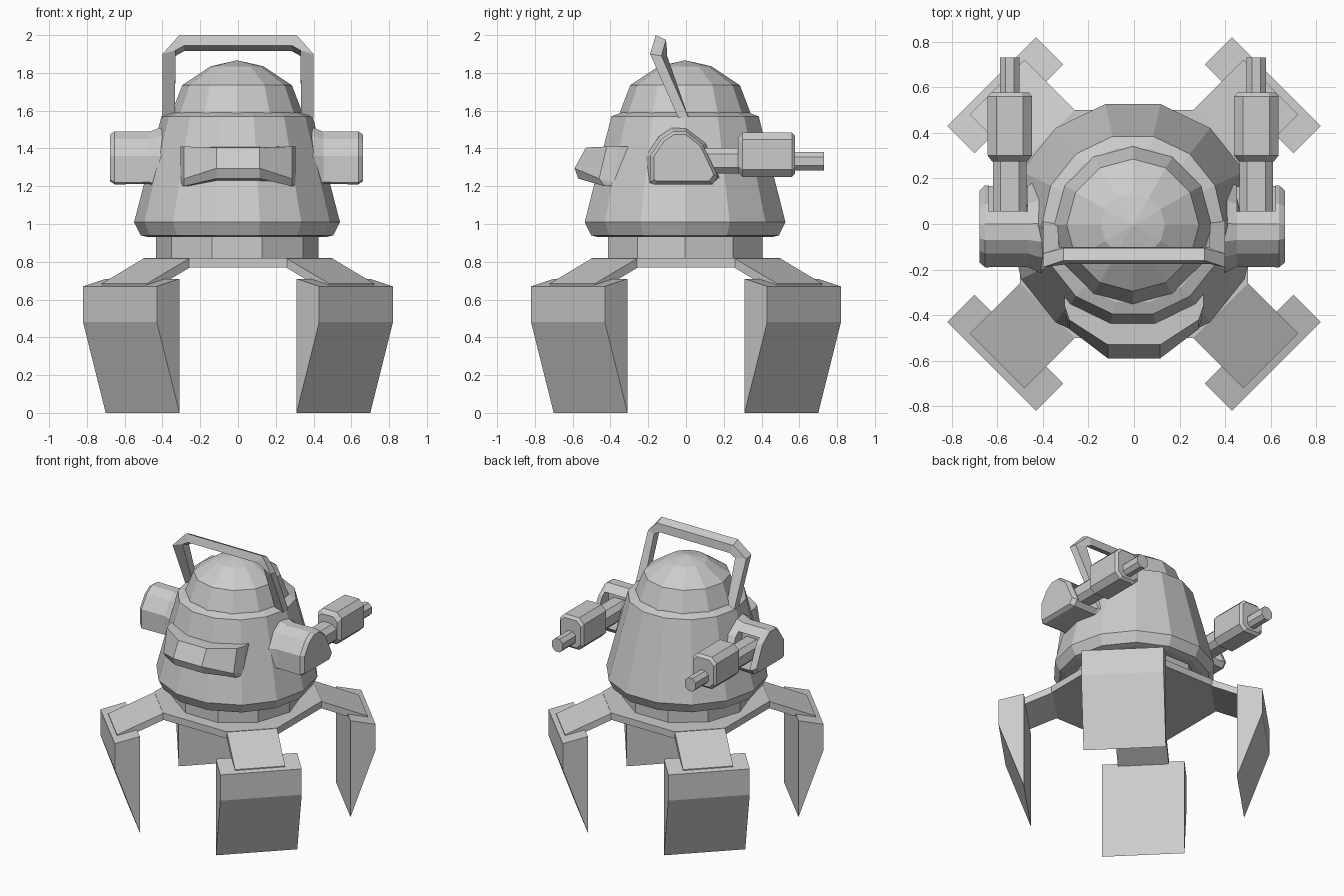
import bpy, bmesh
from math import pi, cos, sin
from mathutils import Vector

if "Cube" in bpy.data.objects:
    bpy.data.objects.remove(bpy.data.objects["Cube"])


def mesh_object(name, verts, faces):
    me = bpy.data.meshes.new(name)
    bm = bmesh.new()
    vs = [bm.verts.new(v) for v in verts]
    for f in faces:
        bm.faces.new([vs[i] for i in f])
    bmesh.ops.remove_doubles(bm, verts=bm.verts, dist=1e-5)
    bmesh.ops.recalc_face_normals(bm, faces=bm.faces)
    bm.to_mesh(me)
    bm.free()
    ob = bpy.data.objects.new(name, me)
    bpy.context.collection.objects.link(ob)
    return ob


def loft(name, rings):
    """Skin equal-sized closed rings and cap both ends."""
    n = len(rings[0])
    faces = [(k * n + i, k * n + (i + 1) % n, (k + 1) * n + (i + 1) % n, (k + 1) * n + i)
             for k in range(len(rings) - 1) for i in range(n)]
    last = (len(rings) - 1) * n
    faces += [tuple(range(n)), tuple(range(last, last + n))]
    return mesh_object(name, [v for r in rings for v in r], faces)


def lathe(name, profile, n, cx=-0.005, cy=-0.005):
    return loft(name, [[(cx + r * cos(2 * pi * i / n), cy + r * sin(2 * pi * i / n), z)
                        for i in range(n)] for r, z in profile])


def chamfered(hw, hh, c):
    """Chamfered rectangle in (x, z)."""
    return [(hw, hh - c), (hw - c, hh), (c - hw, hh), (-hw, hh - c),
            (-hw, c - hh), (c - hw, -hh), (hw - c, -hh), (hw, c - hh)]


# Body of revolution: shell, dome, turning ring
lathe("body_shell", [(0.47, 0.93), (0.51, 0.94), (0.545, 1.01), (0.40, 1.57), (0.345, 1.59)], 14)
lathe("head_dome", [(0.352, 1.57), (0.342, 1.60), (0.29, 1.735), (0.14, 1.835), (0.004, 1.866)], 12)
lathe("turning_ring", [(0.43, 0.80), (0.43, 0.95)], 10)

# Octagonal leg hub
octagon = [(0.26, -0.5), (0.5, -0.26), (0.5, 0.26), (0.26, 0.5),
           (-0.26, 0.5), (-0.5, 0.26), (-0.5, -0.26), (-0.26, -0.5)]
loft("leg_hub", [[(x, y, z) for x, y in octagon] for z in (0.77, 0.82)])

# Four diagonal arms and wedge-shaped legs
arm_side = [(0.53, 0.82), (0.85, 0.685), (0.85, 0.635), (0.53, 0.77)]
leg_side = [(0.714, 0.71), (0.884, 0.67), (0.884, 0.48), (0.714, 0.0)]
for k in range(4):
    a = pi / 4 + k * pi / 2
    out, side = Vector((cos(a), sin(a), 0)), Vector((-sin(a), cos(a), 0))
    for part, outline, half in (("leg_arm", arm_side, 0.17), ("leg", leg_side, 0.276)):
        loft(f"{part}_{k + 1}", [[out * r + side * s + Vector((0, 0, z)) for r, z in outline]
                                 for s in (-half, half)])

# Front visor wrapped round the body
def visor_ring(x, top, mid, low):
    return [(x, -0.22, 1.41), (x, *top), (x, *mid), (x, *low), (x, -0.22, 1.20)]


half_visor = [(0.305, (-0.36, 1.41), (-0.38, 1.22), (-0.37, 1.20)),
              (0.285, (-0.42, 1.41), (-0.46, 1.24), (-0.43, 1.20)),
              (0.115, (-0.53, 1.405), (-0.59, 1.295), (-0.57, 1.24))]
loft("visor", [visor_ring(-x, *p) for x, *p in half_visor] +
     [visor_ring(x, *p) for x, *p in reversed(half_visor)])

# Carrying hoop above the head
half_hoop = [
    [(0.40, -0.04, 1.56), (0.40, 0.015, 1.56), (0.335, 0.015, 1.56), (0.335, -0.04, 1.56)],
    [(0.40, -0.19, 1.90), (0.40, -0.13, 1.89), (0.33, -0.10, 1.89), (0.33, -0.175, 1.92)],
    [(0.31, -0.16, 2.00), (0.31, -0.106, 1.975), (0.285, -0.10, 1.915), (0.285, -0.175, 1.945)]]
loft("head_hoop", half_hoop + [[(-x, y, z) for x, y, z in r] for r in reversed(half_hoop)])

# Shoulder pods with a recess that holds the gun
pod = [(-0.19, 1.22), (-0.19, 1.36), (-0.13, 1.45), (-0.07, 1.49), (0.0, 1.49),
       (0.09, 1.42), (0.17, 1.25), (0.14, 1.21), (-0.17, 1.21)]
pod_c = (-0.02, 1.35)
guns = [  # name, chamfer ratio, (y, half width, half height, centre z)
    ("gun_arm", 0.45, [(0.0, 0.073, 0.068, 1.335), (0.30, 0.073, 0.068, 1.335)]),
    ("gun_body", 0.4, [(0.275, 0.078, 0.09, 1.367), (0.30, 0.097, 0.118, 1.367),
                       (0.56, 0.097, 0.118, 1.367), (0.578, 0.082, 0.10, 1.367)]),
    ("gun_barrel", 0.58, [(0.55, 0.043, 0.048, 1.332), (0.73, 0.043, 0.048, 1.332)])]
for side, s in (("left", -1), ("right", 1)):
    shift = -0.008
    ob = loft(f"shoulder_pod_{side}",
              [[(s * x + shift, pod_c[0] + (y - pod_c[0]) * k, pod_c[1] + (z - pod_c[1]) * k)
                for y, z in pod]
               for x, k in ((0.33, 1.13), (0.41, 1.13), (0.46, 0.99), (0.645, 1.0), (0.67, 0.88))])
    cut = loft(f"recess_cutter_{side}",
               [[(s * 0.545 + shift + dx, y, z) for dx, z in
                 ((-0.085, 1.245), (0.085, 1.245), (0.085, 1.445), (-0.085, 1.445))]
                for y in (0.015, 0.4)])
    cut.hide_render = True
    cut.hide_set(True)
    cut.display_type = 'WIRE'
    m = ob.modifiers.new("recess", 'BOOLEAN')
    m.operation, m.object, m.solver = 'DIFFERENCE', cut, 'EXACT'
    for name, c, stations in guns:
        loft(f"{name}_{side}",
             [[(s * 0.541 + shift * 0.5 + x, y, zc + z) for x, z in chamfered(w, h, w * c)]
              for y, w, h, zc in stations])
